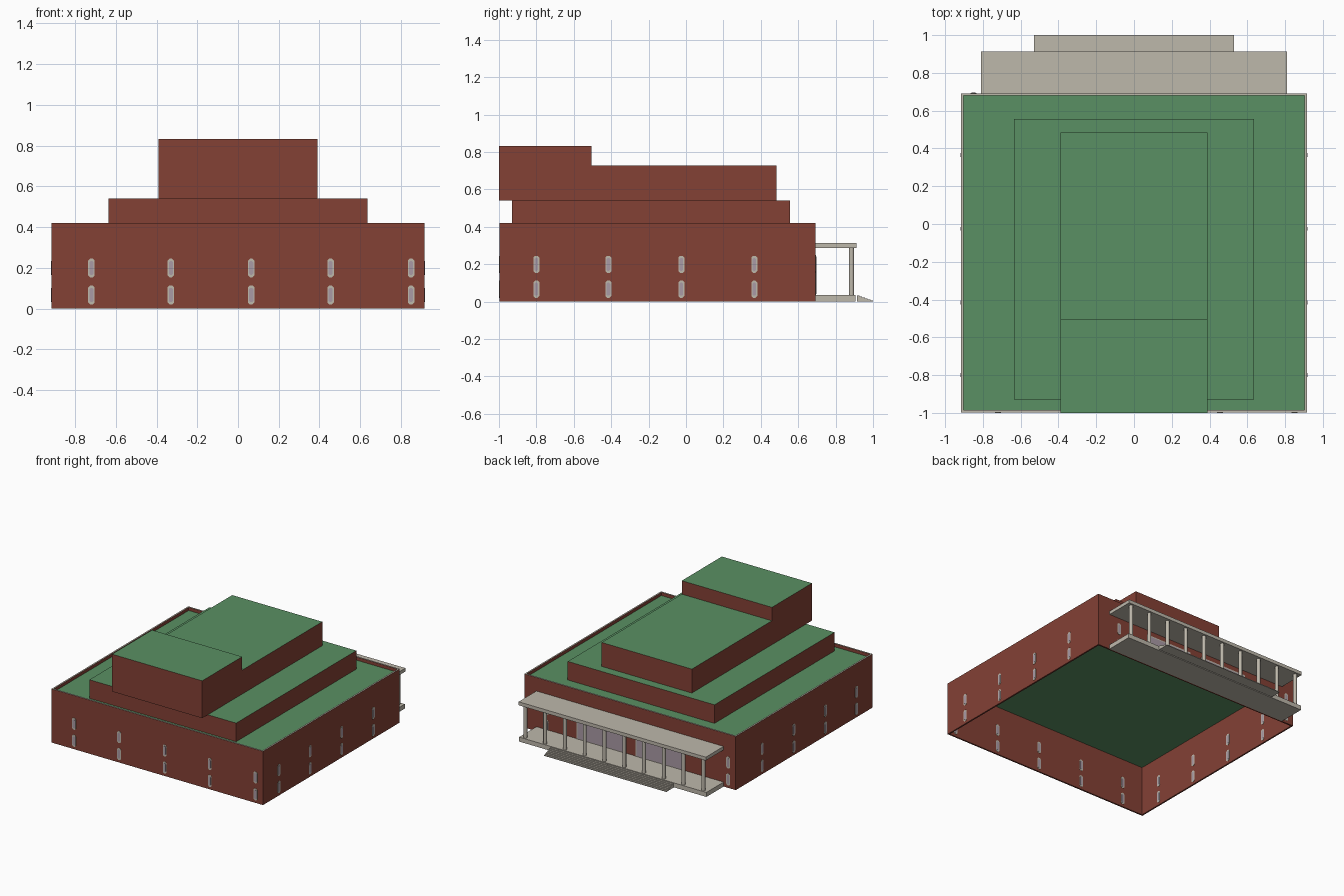
import bpy, bmesh, math
from mathutils import Vector, Matrix

if "Cube" in bpy.data.objects:
    bpy.data.objects.remove(bpy.data.objects["Cube"])


def material(name, r, g, b):
    m = bpy.data.materials.new(name)
    lin = [((c / 255 + 0.055) / 1.055) ** 2.4 for c in (r, g, b)]
    m.diffuse_color = (*lin, 1)
    m.use_nodes = True
    m.node_tree.nodes["Principled BSDF"].inputs["Base Color"].default_value = m.diffuse_color
    return m


BRICK = material("red brick", 132, 65, 53)
GREEN = material("green roof", 90, 144, 99)
STONE = material("pale stone", 190, 184, 171)
GLASS = material("mauve glass", 170, 155, 166)


def finish(bm, name, mats, rule=None):
    bmesh.ops.recalc_face_normals(bm, faces=bm.faces)
    if rule:
        bm.normal_update()
        for f in bm.faces:
            f.material_index = rule(f)
    me = bpy.data.meshes.new(name)
    bm.to_mesh(me)
    bm.free()
    for m in mats:
        me.materials.append(m)
    ob = bpy.data.objects.new(name, me)
    bpy.context.collection.objects.link(ob)
    return ob


def add_box(bm, x0, x1, y0, y1, z0, z1):
    mat = Matrix.Translation(((x0 + x1) / 2, (y0 + y1) / 2, (z0 + z1) / 2))
    bmesh.ops.create_cube(bm, size=1, matrix=mat @ Matrix.Diagonal((x1 - x0, y1 - y0, z1 - z0, 1)))


def box(name, dims, mats, rule=None):
    bm = bmesh.new()
    add_box(bm, *dims)
    return finish(bm, name, mats, rule)


def top_is_second(f):
    return 1 if f.normal.z > 0.5 else 0


def prism(bm, pts, vec):
    face = bm.faces.new([bm.verts.new(p) for p in pts])
    ext = bmesh.ops.extrude_face_region(bm, geom=[face])
    bmesh.ops.translate(bm, vec=vec, verts=[v for v in ext["geom"] if isinstance(v, bmesh.types.BMVert)])
    return bm


# Main hall: four thin walls around an open underside, stone coping on top
X, Y0, Y1, T, H, ROOF = 0.915, -0.998, 0.692, 0.012, 0.42, 0.395
for name, dims in {
    "front_wall": (-X, X, Y0, Y0 + T, 0, H),
    "back_wall": (-X, X, Y1 - T, Y1, 0, H),
    "left_wall": (-X, -X + T, Y0 + T, Y1 - T, 0, H),
    "right_wall": (X - T, X, Y0 + T, Y1 - T, 0, H),
}.items():
    box(name, dims, [BRICK, STONE], top_is_second)

# Main roof deck, sunk a little behind the parapet
box("main_roof", (-X + T, X - T, Y0 + T, Y1 - T, ROOF - 0.004, ROOF), [GREEN])

# Stacked upper tiers with green roofs
for name, dims in {
    "lower_tier": (-0.635, 0.635, -0.93, 0.555, ROOF, 0.54),
    "upper_tier": (-0.39, 0.39, -0.505, 0.485, 0.54, 0.727),
    "stage_tower": (-0.39, 0.39, -1.0, -0.505, 0.54, 0.832),
}.items():
    box(name, dims, [BRICK, GREEN], top_is_second)


# Windows: chamfered stone surround and glass pane on both sides of the wall
def outline(w, z0, z1):
    c = w * 0.3
    return [(-w / 2, z0 + c), (-w / 2 + c, z0), (w / 2 - c, z0), (w / 2, z0 + c),
            (w / 2, z1 - c), (w / 2 - c, z1), (-w / 2 + c, z1), (-w / 2, z1 - c)]


def windows(name, origins, normal):
    n = Vector(normal)
    u = n.cross(Vector((0, 0, 1)))
    frames, panes = bmesh.new(), bmesh.new()
    for o in origins:
        for z0, z1 in ((0.02, 0.113), (0.153, 0.245)):
            for side in (1, -1):
                base = Vector(o) - (n * T if side < 0 else n * 0)
                for bm, w, inset, d in ((frames, 0.032, 0, 0.002), (panes, 0.02, 0.012, 0.003)):
                    pts = [base + u * a + Vector((0, 0, b)) for a, b in outline(w, z0 + inset, z1 - inset)]
                    prism(bm, pts, n * side * d)
    finish(frames, name + "_frames", [STONE])
    finish(panes, name + "_panes", [GLASS])


xs = (-0.72, -0.33, 0.065, 0.455, 0.85)
ys = (-0.80, -0.415, -0.025, 0.365)
windows("front_window", [(x, Y0, 0) for x in xs], (0, -1, 0))
windows("back_window", [(x, Y1, 0) for x in (-0.85, 0.72)], (0, 1, 0))
windows("right_window", [(X, y, 0) for y in ys], (1, 0, 0))
windows("left_window", [(-X, y, 0) for y in ys], (-1, 0, 0))

# Large entrance glazing under the portico
for side, (a, b) in {"left": (-0.45, -0.06), "right": (0.06, 0.45)}.items():
    box(side + "_entrance_frame", (a - 0.01, b + 0.01, Y1, Y1 + 0.003, 0.035, 0.25), [STONE])
    box(side + "_entrance_glass", (a, b, Y1, Y1 + 0.005, 0.04, 0.24), [GLASS])

# Portico: floor slab, roof slab and a row of columns
box("portico_floor", (-0.81, 0.81, Y1, 0.905, 0.0, 0.035), [STONE])
box("portico_roof", (-0.81, 0.81, Y1, 0.912, 0.287, 0.314), [STONE])
bm = bmesh.new()
COUNT = 10
for i in range(COUNT):
    x = -0.77 + 1.54 * i / (COUNT - 1)
    bmesh.ops.create_cone(bm, segments=12, radius1=0.014, radius2=0.014, depth=0.252, cap_ends=True,
                          matrix=Matrix.Translation((x, 0.885, 0.161)))
columns = finish(bm, "portico_columns", [STONE])
bpy.context.view_layer.objects.active = columns
columns.select_set(True)
bpy.ops.object.shade_smooth_by_angle(angle=math.radians(40))

# Entrance steps: stair profile swept across the width
N = 6
profile = [(0.913, 0.0), (0.913, 0.032)]
for i in range(N):
    y = 0.913 + 0.087 * (i + 1) / N
    profile += [(y, 0.032 * (N - i) / N), (y, 0.032 * (N - i - 1) / N)]
bm = prism(bmesh.new(), [(-0.53, y, z) for y, z in profile], (1.06, 0, 0))
finish(bm, "entrance_steps", [STONE])
